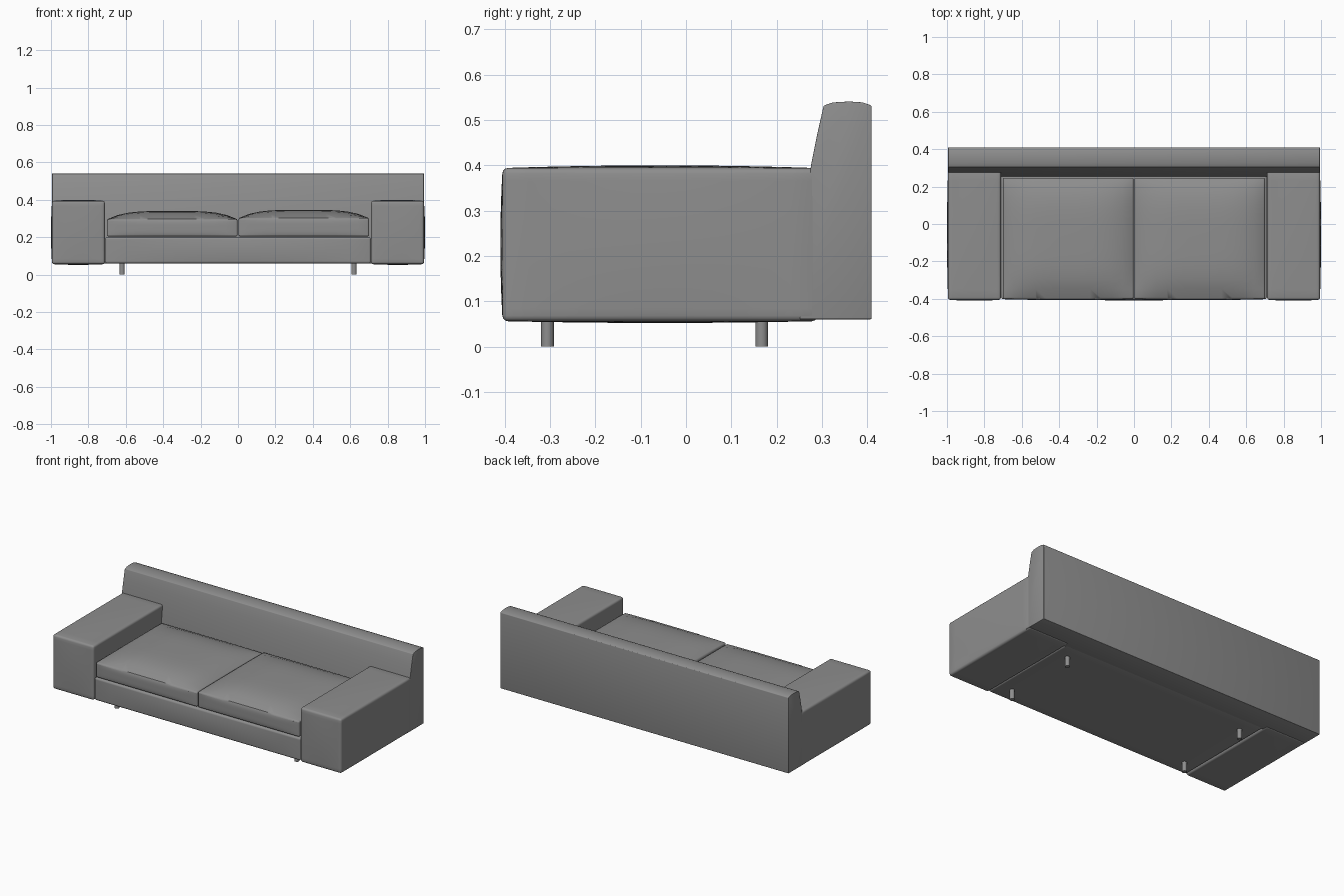
import bpy, bmesh, math

cube = bpy.data.objects.get("Cube")
if cube:
    bpy.data.objects.remove(cube)


def make_material(name, colour):
    mat = bpy.data.materials.new(name)
    mat.use_nodes = True
    mat.diffuse_color = colour
    mat.node_tree.nodes["Principled BSDF"].inputs["Base Color"].default_value = colour
    return mat


grey = make_material("grey fabric", (0.27, 0.27, 0.27, 1))


def finish(bm, name, bevel=0.0, angle=50):
    bmesh.ops.recalc_face_normals(bm, faces=bm.faces)
    mesh = bpy.data.meshes.new(name)
    bm.to_mesh(mesh)
    bm.free()
    obj = bpy.data.objects.new(name, mesh)
    bpy.context.collection.objects.link(obj)
    mesh.materials.append(grey)
    bpy.ops.object.select_all(action='DESELECT')
    obj.select_set(True)
    bpy.context.view_layer.objects.active = obj
    if bevel:
        mod = obj.modifiers.new("soft edges", 'BEVEL')
        mod.width, mod.segments = bevel, 3
        mod.limit_method, mod.angle_limit = 'ANGLE', math.radians(angle)
        bpy.ops.object.modifier_apply(modifier=mod.name)
    bpy.ops.object.shade_smooth_by_angle(angle=math.radians(35))
    return obj


def padded_box(name, low, high, bulge, bevel, power=2):
    """Box whose faces swell by bulge[axis] = (low side, high side)."""
    bm = bmesh.new()
    bmesh.ops.create_cube(bm, size=2)
    bmesh.ops.subdivide_edges(bm, edges=bm.edges, cuts=11, use_grid_fill=True)
    for v in bm.verts:
        p = v.co.copy()
        for i in range(3):
            j, k = (i + 1) % 3, (i + 2) % 3
            swell = (1 - abs(p[j]) ** power) * (1 - abs(p[k]) ** power)
            mid, half = (low[i] + high[i]) / 2, (high[i] - low[i]) / 2
            v.co[i] = mid + half * p[i]
            if abs(p[i]) > 0.99:
                v.co[i] += swell * (bulge[i][1] if p[i] > 0 else -bulge[i][0])
    return finish(bm, name, bevel)


# Seat base
padded_box("seat_base", (-0.71, -0.402, 0.06), (0.71, 0.27, 0.2),
           ((0, 0), (0.006, 0), (0.002, 0)), 0.01)

# Arms and seat cushions, left and right
for side, s in (("left", 1), ("right", -1)):
    x0, x1 = sorted((0.712 * s, 0.994 * s))
    outer = (0, 0.006) if s > 0 else (0.006, 0)
    padded_box(side + "_arm", (x0, -0.405, 0.056), (x1, 0.29, 0.394),
               (outer, (0.005, 0), (0.004, 0.006)), 0.012)
    x0, x1 = sorted((0.003 * s, 0.7 * s))
    top = 0.302 if s > 0 else 0.296
    padded_box(side + "_cushion", (x0, -0.4, 0.204), (x1, 0.247, top),
               ((0, 0), (0.006, 0), (0, 0.044)), 0.012, power=4)

# Backrest: curved side profile swept across the full width
profile = [(0.41, 0.06), (0.41, 0.532), (0.39, 0.539), (0.36, 0.541),
           (0.325, 0.539), (0.304, 0.532), (0.29, 0.47), (0.276, 0.4),
           (0.264, 0.3), (0.255, 0.2), (0.251, 0.12), (0.251, 0.06)]
bm = bmesh.new()
face = bm.faces.new([bm.verts.new((-0.994, y, z)) for y, z in profile])
sweep = bmesh.ops.extrude_face_region(bm, geom=[face])["geom"]
bmesh.ops.translate(bm, vec=(1.988, 0, 0),
                    verts=[g for g in sweep if isinstance(g, bmesh.types.BMVert)])
finish(bm, "backrest", 0.003)

# Four short round legs
for side, x in (("left", 0.62), ("right", -0.62)):
    for end, y in (("front", -0.306), ("back", 0.167)):
        bm = bmesh.new()
        bmesh.ops.create_cone(bm, cap_ends=True, segments=24,
                              radius1=0.014, radius2=0.014, depth=0.07)
        bmesh.ops.translate(bm, verts=bm.verts, vec=(x, y, 0.035))
        finish(bm, f"{end}_{side}_leg")
